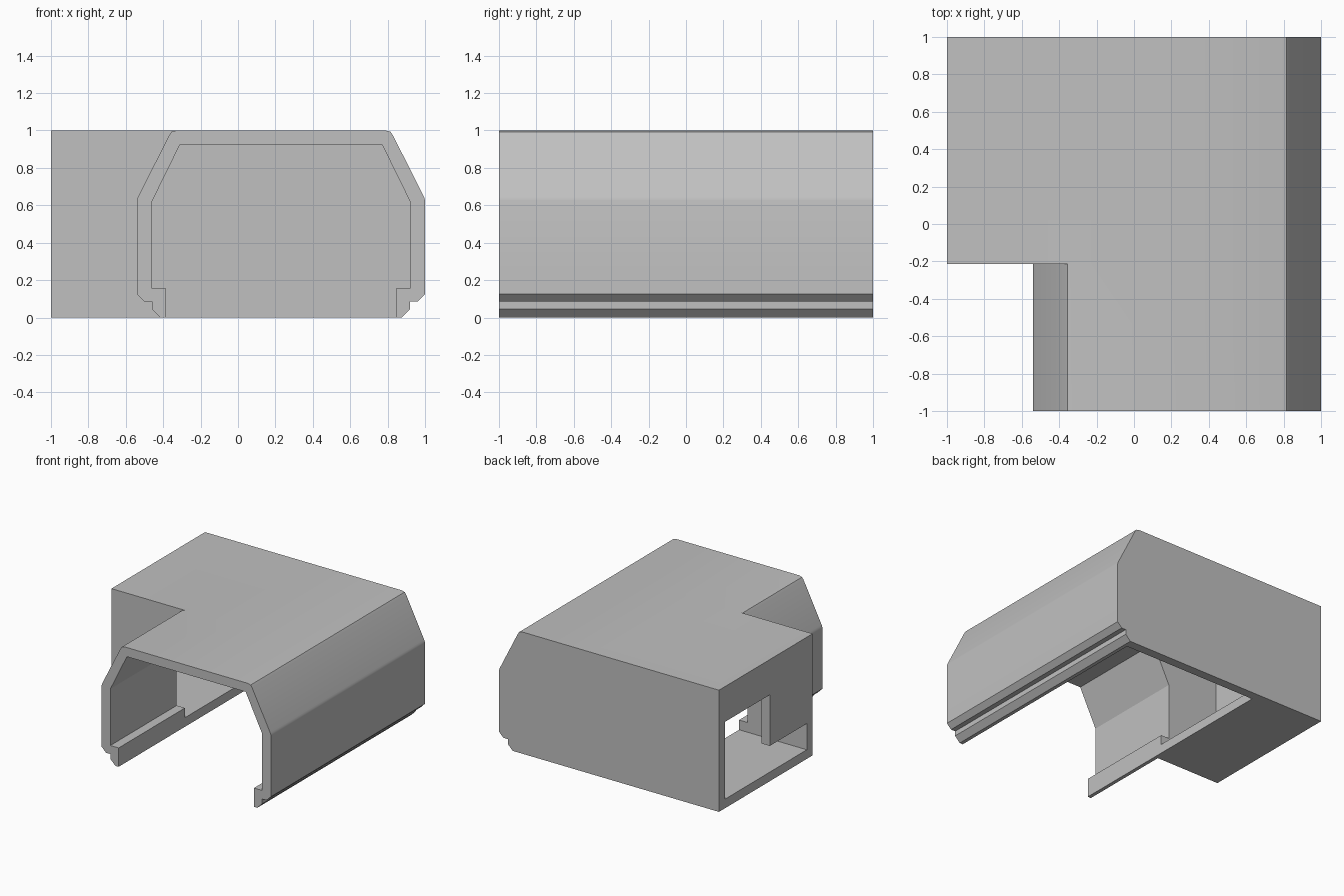
import bpy
import bmesh
import math

cube = bpy.data.objects.get("Cube")
if cube:
    bpy.data.objects.remove(cube, do_unlink=True)

WALL = 0.075       # shell thickness
CENTRE = 0.23      # x of the hood's symmetry plane
BOX_FRONT = -0.215 # y of the side box's front face

grey = bpy.data.materials.new("plain grey")
grey.use_nodes = True
grey.diffuse_color = (0.53, 0.53, 0.53, 1)
grey.node_tree.nodes["Principled BSDF"].inputs["Base Color"].default_value = grey.diffuse_color


def prism(name, outline, y0, y1):
    """Extrude an (x, z) outline along y."""
    bm = bmesh.new()
    face = bm.faces.new([bm.verts.new((x, y0, z)) for x, z in outline])
    out = bmesh.ops.extrude_face_region(bm, geom=[face])
    moved = [v for v in out["geom"] if isinstance(v, bmesh.types.BMVert)]
    bmesh.ops.translate(bm, verts=moved, vec=(0, y1 - y0, 0))
    bmesh.ops.recalc_face_normals(bm, faces=bm.faces)
    mesh = bpy.data.meshes.new(name)
    bm.to_mesh(mesh)
    bm.free()
    mesh.materials.append(grey)
    obj = bpy.data.objects.new(name, mesh)
    bpy.context.collection.objects.link(obj)
    return obj


def block(name, x, y, z):
    return prism(name, [(x[0], z[0]), (x[1], z[0]), (x[1], z[1]), (x[0], z[1])], *y)


def symmetric(half):
    """Complete a right-hand outline with its mirror image."""
    return half + [(2 * CENTRE - x, z) for x, z in reversed(half)]


def combine(target, tool, operation):
    mod = target.modifiers.new(tool.name, "BOOLEAN")
    mod.operation = operation
    mod.solver = "EXACT"
    mod.object = tool
    tool.hide_render = True
    bpy.context.view_layer.objects.active = target
    bpy.ops.object.modifier_apply(modifier=mod.name)
    bpy.data.objects.remove(tool, do_unlink=True)


# Hood: outer outline with softened shoulders and a stepped lower edge
outer = symmetric([
    (0.875, 0), (0.92, 0.045), (0.92, 0.085), (0.96, 0.085), (1, 0.125),
    (1, 0.625), (0.997, 0.638), (0.992, 0.65),
    (0.828, 0.975), (0.815, 0.993), (0.79, 1)])
inner = symmetric([
    (0.845, -0.1), (0.845, 0.155), (0.92, 0.155), (0.92, 0.62), (0.77, 1 - WALL)])
hood = prism("junction_cover", outer, -1, 1)

# Side box branching off the hood
combine(hood, block("side_box", (-1, 0.2), (BOX_FRONT, 1), (0, 1)), "UNION")

# Hollow out the hood and the box, leaving the back wall and box floor
combine(hood, prism("hood_cavity", inner, -1.1, 1 - WALL), "DIFFERENCE")
combine(hood, block("box_cavity", (WALL - 1, 0.4), (BOX_FRONT + WALL, 1 - WALL),
                    (WALL, 1 - WALL)), "DIFFERENCE")

# Stepped opening in the box's end wall
for name, y0, top in (("tall_opening", 0.34, 0.71), ("low_opening", BOX_FRONT + WALL, 0.29)):
    combine(hood, block(name, (-1.1, -0.8), (y0, 1 - WALL), (WALL, top)), "DIFFERENCE")

# Smooth only the softened shoulders
bpy.ops.object.select_all(action="DESELECT")
hood.select_set(True)
bpy.context.view_layer.objects.active = hood
bpy.ops.object.shade_smooth_by_angle(angle=math.radians(25))
